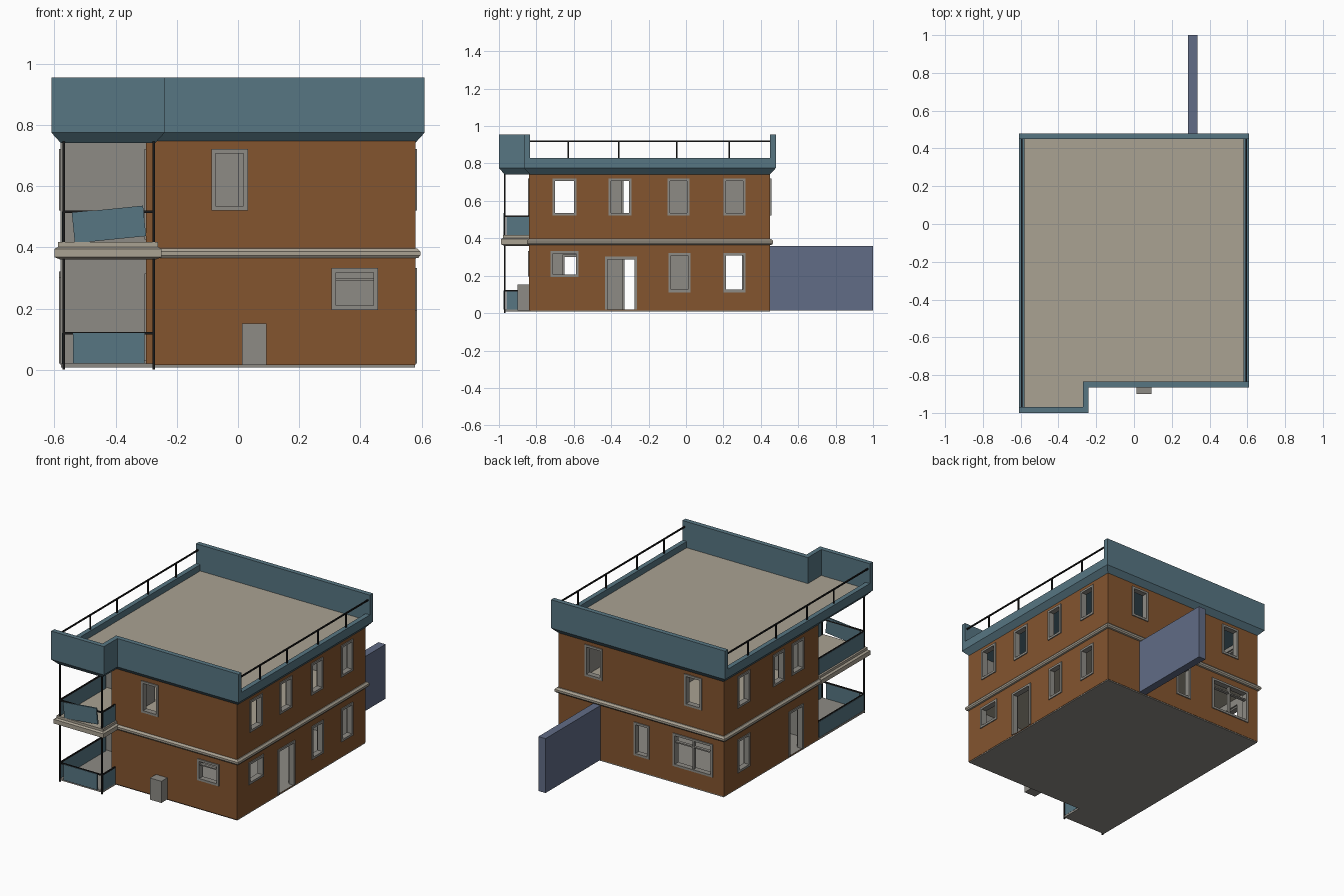
import bpy, bmesh
from mathutils import Matrix

if "Cube" in bpy.data.objects:
    bpy.data.objects.remove(bpy.data.objects["Cube"])

def mat(name, r, g, b):
    m = bpy.data.materials.new(name)
    m.diffuse_color = (r, g, b, 1)
    m.use_nodes = True
    m.node_tree.nodes["Principled BSDF"].inputs["Base Color"].default_value = m.diffuse_color
    return m

BROWN = mat("brown_render", 0.23, 0.09, 0.028)
TEAL = mat("teal_paint", 0.095, 0.18, 0.225)
BEIGE = mat("beige_stone", 0.40, 0.36, 0.29)
GREY = mat("grey_plaster", 0.27, 0.26, 0.235)
BLUE = mat("blue_wall", 0.12, 0.15, 0.24)
BLACK = mat("black_metal", 0.01, 0.01, 0.01)

def finish(name, bm, m):
    bmesh.ops.recalc_face_normals(bm, faces=bm.faces)
    me = bpy.data.meshes.new(name)
    bm.to_mesh(me)
    bm.free()
    me.materials.append(m)
    ob = bpy.data.objects.new(name, me)
    bpy.context.collection.objects.link(ob)
    return ob

def boxes(name, spans, m):
    """Boxes from (x0, x1, y0, y1, z0, z1) spans, joined in one object."""
    bm = bmesh.new()
    for x0, x1, y0, y1, z0, z1 in spans:
        t = Matrix.Translation(((x0 + x1) / 2, (y0 + y1) / 2, (z0 + z1) / 2))
        s = Matrix.Diagonal((x1 - x0, y1 - y0, z1 - z0, 1))
        bmesh.ops.create_cube(bm, size=1, matrix=t @ s)
    return finish(name, bm, m)

def loft(name, rings, m):
    """Stack of matching outlines, each (points, z), closed at both ends."""
    bm = bmesh.new()
    vs = [[bm.verts.new((x, y, z)) for x, y in pts] for pts, z in rings]
    n = len(vs[0])
    bm.faces.new(vs[0])
    bm.faces.new(vs[-1])
    for a, b in zip(vs, vs[1:]):
        for i in range(n):
            j = (i + 1) % n
            bm.faces.new((a[i], a[j], b[j], b[i]))
    return finish(name, bm, m)

def plan(o):
    """Building footprint including the balcony projection, grown by o."""
    return [(-.58 - o, -.97 - o), (-.27 + o, -.97 - o), (-.27 + o, -.835 - o),
            (.58 + o, -.835 - o), (.58 + o, .45 + o), (-.58 - o, .45 + o)]

def cut(ob, cutter):
    cutter.hide_render = True
    md = ob.modifiers.new("cut", 'BOOLEAN')
    md.operation, md.solver, md.object = 'DIFFERENCE', 'EXACT', cutter
    md.material_mode = 'TRANSFER'
    bpy.context.view_layer.objects.active = ob
    bpy.ops.object.modifier_apply(modifier=md.name)
    bpy.data.objects.remove(cutter)

# openings: wall, start, end, bottom, top
UP = (.525, .717)
LOW = (.115, .317)
openings = [
    ("right", -.71, -.59, *UP), ("right", -.41, -.295, *UP),
    ("right", -.095, .015, *UP), ("right", .205, .315, *UP),
    ("right", -.72, -.578, .197, .328), ("right", -.43, -.265, .02, .298),
    ("right", -.09, .02, *LOW), ("right", .205, .315, *LOW),
    ("front", -.083, .028, *UP), ("front", .31, .453, .2, .328),
    ("back", .275, .39, *UP), ("back", -.425, -.31, *UP),
    ("back", -.055, .045, *LOW), ("back", -.5, -.23, .12, .32),
    ("left", .195, .31, *LOW), ("left", -.34, -.2, .02, .298),
    ("left", .195, .31, *UP), ("left", -.15, -.045, *UP), ("left", -.345, -.23, *UP),
    ("notch", -.72, -.58, .43, .717), ("notch", -.66, -.57, .03, .31),
]
FACE = {"right": (.58, 1), "left": (-.58, -1), "notch": (-.30, -1),
        "front": (-.84, -1), "back": (.45, 1)}

def on_wall(wall, a, b, z0, z1, out, inn):
    p, s = FACE[wall]
    d0, d1 = sorted((p + s * out, p - s * inn))
    return (a, b, d0, d1, z0, z1) if wall in ("front", "back") else (d0, d1, a, b, z0, z1)

# hollow brown walls with a recessed corner for the balconies
walls = boxes("walls", [(-.58, .58, -.84, .45, .015, .75)], BROWN)
cut(walls, boxes("corner_cutter", [(-.7, -.30, -.95, -.50, -.1, 1)], GREY))
room = [(-.26, -.80), (.54, -.80), (.54, .41), (-.54, .41), (-.54, -.46), (-.26, -.46)]
cut(walls, loft("room_cutter", [(room, -.1), (room, 1)], GREY))
cut(walls, boxes("opening_cutter", [on_wall(*o, .03, .07) for o in openings], GREY))

# window and door frames
bars = []
t = .01
for w, a, b, z0, z1 in openings:
    parts = [(a - .004, a + t, z0, z1), (b - t, b + .004, z0, z1), (a - .004, b + .004, z1 - t, z1 + .004)]
    if z0 > .05:
        parts.append((a - .004, b + .004, z0 - .004, z0 + t))
    bars += [on_wall(w, *p, .006, .03) for p in parts]
bars += [on_wall("back", -.37, -.36, .12, .32, 0, .02), on_wall("back", -.5, -.23, .265, .273, 0, .02),
         on_wall("front", .31, .453, .292, .299, 0, .02)]
boxes("window_frames", bars, GREY)

# floors, middle band and inner partition
loft("ground_floor", [(plan(-.002), .008), (plan(-.002), .02)], GREY)
loft("floor_band", [(plan(-.01), .362), (plan(.010), .366), (plan(.016), .374),
                    (plan(.016), .386), (plan(.006), .397), (plan(-.03), .398)], BEIGE)
balcony = lambda o: [(-.58 - o, -.97 - o), (-.27 + o, -.97 - o), (-.27 + o, -.84),
                     (-.30, -.84), (-.30, -.50), (-.58 - o, -.50)]
loft("balcony_slab", [(balcony(.0), .36), (balcony(.02), .368), (balcony(.02), .395),
                      (balcony(.008), .402), (balcony(.008), .417)], BEIGE)
boxes("upper_partition", [(0, .02, -.2, .42, .39, .75)], GREY)

# roof with sloped eaves, deck and parapets
loft("roof_eaves", [(plan(0), .742), (plan(.03), .775), (plan(.03), .785)], TEAL)
loft("roof_deck", [(plan(0), .78), (plan(0), .79)], BEIGE)
front = plan(.03)[:3] + [(.61, -.865), (.61, -.835), (-.27, -.835), (-.27, -.97), (-.61, -.97)]
loft("front_parapet", [(front, .78), (front, .955)], TEAL)
boxes("back_parapet", [(-.61, .61, .45, .48, .78, .955)], TEAL)
boxes("side_parapets", [(.58, .61, -.835, .45, .78, .83), (-.61, -.58, -.97, .45, .78, .83)], TEAL)

# roof railings
r = .004
rails = []
for x, y0 in ((.595, -.835), (-.595, -.97)):
    rails.append((x - r, x + r, y0, .45, .915, .923))
    rails += [(x - r, x + r, y - r, y + r, .82, .92) for y in (-.63, -.36, -.05, .23)]
boxes("roof_railings", rails, BLACK)

# balcony posts, handrails and panels
boxes("balcony_posts", [(x - r, x + r, -.974, -.966, 0, .76) for x in (-.57, -.275)], BLACK)
rails, panels = [], []
for z in (.02, .417):
    h = z + .1
    rails += [(-.57, -.275, -.974, -.966, h - r, h + r), (-.574, -.566, -.97, -.5, h - r, h + r),
              (-.279, -.271, -.97, -.84, h - r, h + r)]
    panels += [(-.576, -.568, -.96, -.51, z, h), (-.279, -.271, -.96, -.84, z, h)]
boxes("balcony_handrails", rails, BLACK)
boxes("balcony_side_panels", panels, TEAL)
for name, z, tilt in (("lower_front_panel", .07, 0), ("upper_front_panel", .475, -.1)):
    p = boxes(name, [(-.117, .117, -.005, .005, -.05, .05)], TEAL)
    p.location = (-.422, -.972, z)
    p.rotation_euler = (0, tilt, 0)

# meter box by the front wall and the garden wall behind
boxes("meter_box", [(.013, .093, -.90, -.835, .015, .152)], GREY)
boxes("garden_wall", [(.285, .335, .45, 1.0, .015, .36)], BLUE)
